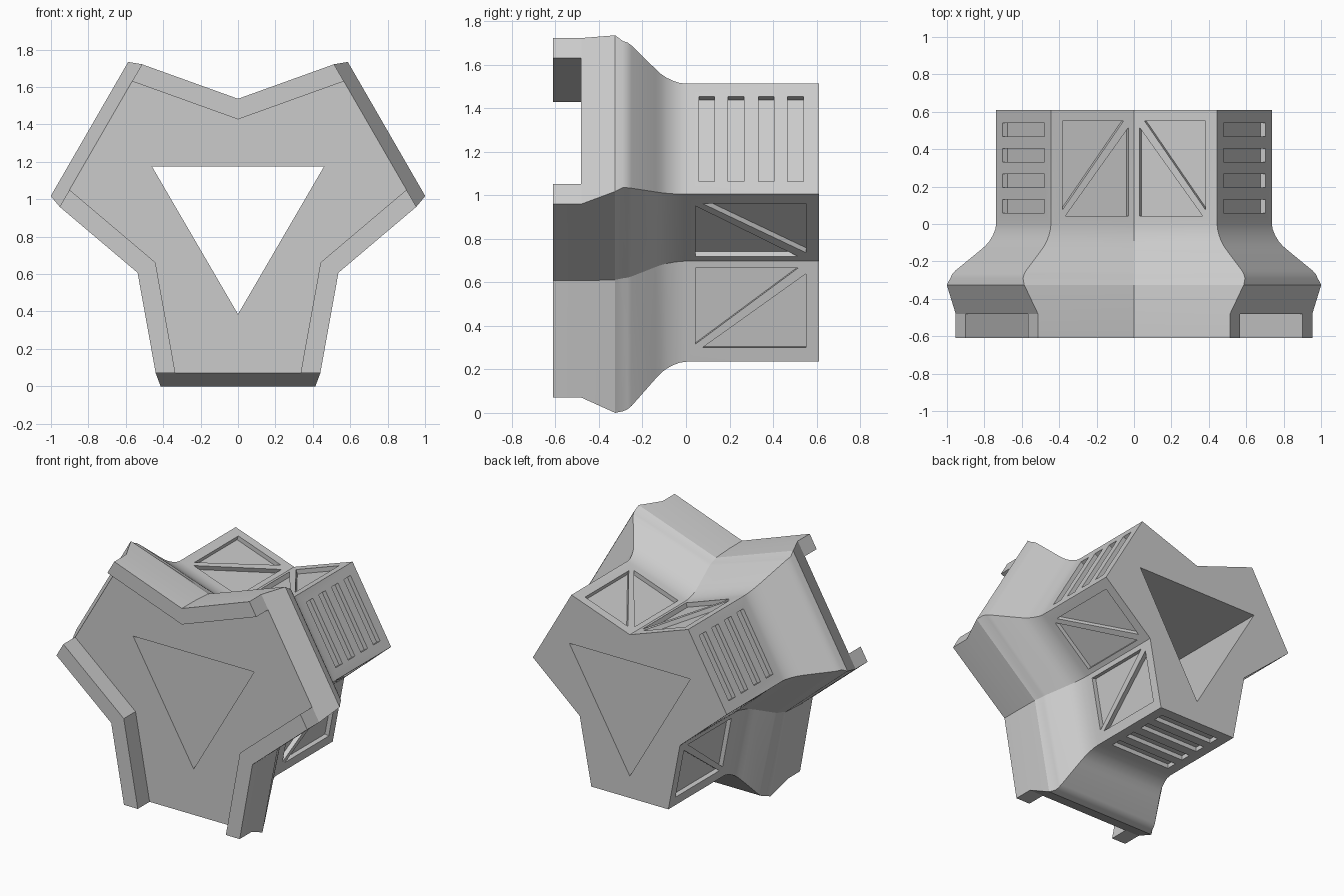
import bpy, bmesh, math
from mathutils import Vector

if "Cube" in bpy.data.objects:
    bpy.data.objects.remove(bpy.data.objects["Cube"])

CZ = 0.917                       # height of the three-fold centre
ANGLES = [math.radians(a) for a in (-90, 30, 150)]


def frame(a):
    n = Vector((math.cos(a), 0, math.sin(a)))
    t = Vector((-math.sin(a), 0, math.cos(a)))
    return n, t


def star(d, h, r, y):
    """Nine-point outline: three flats (distance d, half width h) and three notches (radius r)."""
    pts = []
    for a in ANGLES:
        n, t = frame(a)
        m = frame(a + math.pi / 3)[0]
        base = Vector((0, y, CZ))
        pts += [base + n * d - t * h, base + n * d + t * h, base + m * r]
    return pts


def loft(bm, rings):
    loops = [[bm.verts.new(p) for p in ring] for ring in rings]
    count = len(loops[0])
    for a, b in zip(loops, loops[1:]):
        for i in range(count):
            j = (i + 1) % count
            bm.faces.new((a[i], a[j], b[j], b[i]))
    bm.faces.new(loops[0])
    bm.faces.new(loops[-1])


def make(name, bm):
    bmesh.ops.recalc_face_normals(bm, faces=bm.faces)
    mesh = bpy.data.meshes.new(name)
    bm.to_mesh(mesh)
    bm.free()
    ob = bpy.data.objects.new(name, mesh)
    bpy.context.collection.objects.link(ob)
    return ob


# Main body: straight back section, smooth flare, collar band, tapered front
BACK, WIDE = (0.682, 0.293, 0.44), (0.913, 0.390, 0.60)
flare = [(0.61, 0), (0.0, 0), (-0.03, 0.02), (-0.06, 0.07), (-0.09, 0.14), (-0.115, 0.225),
         (-0.14, 0.34), (-0.25, 0.88), (-0.268, 0.945), (-0.29, 0.985)]
rings = [star(*(b + (w - b) * f for b, w in zip(BACK, WIDE)), y) for y, f in flare]
rings += [star(0.917, 0.414, 0.612, -0.325), star(0.847, 0.44, 0.62, -0.48),
          star(0.847, 0.44, 0.62, -0.61)]
bm = bmesh.new()
loft(bm, rings)
body = make("hub_body", bm)

# Front recess cutter, leaving three V-shaped rims with open ends
bm = bmesh.new()
loft(bm, [star(1.1, 0.289, 0.51, -0.8), star(1.1, 0.289, 0.51, -0.482)])
recess = make("front_recess_cutter", bm)

# Detail cutter: through hole, vent slots and braced panels
bm = bmesh.new()
hole = [(-0.46, 1.175), (0.46, 1.175), (0, 0.385)]
loft(bm, [[Vector((x, y, z)) for x, z in hole] for y in (-0.7, 0.8)])


def pocket(origin, along, normal, shape, depth=0.03):
    """Sunken shape given as (distance along face, y)."""
    pts = [origin + along * u + Vector((0, y, 0)) for u, y in shape]
    loft(bm, [[p + normal * k for p in pts] for k in (0.02, -depth)])


TRIANGLES = [[(0.032, 0.043), (0.032, 0.515), (0.388, 0.043)],
             [(0.405, 0.55), (0.06, 0.55), (0.405, 0.075)]]
d, h, r = BACK
for a in ANGLES:
    n, t = frame(a)
    centre = Vector((0, 0, CZ))
    for y in (0.095, 0.23, 0.368, 0.503):
        pocket(centre + n * d, t, n, [(-0.225, y - 0.036), (0.225, y - 0.036),
                                      (0.225, y + 0.036), (-0.225, y + 0.036)])
    for s in (-1, 1):
        notch = centre + frame(a + s * math.pi / 3)[0] * r
        along = (centre + n * d + t * h * s - notch).normalized()
        normal = Vector((along.z, 0, -along.x))
        if normal.dot(notch - centre) < 0:
            normal = -normal
        for tri in TRIANGLES:
            pocket(notch, along, normal, tri)
details = make("detail_cutter", bm)

# Cut the body and shade the flare smoothly
for cutter in (recess, details):
    mod = body.modifiers.new(cutter.name, 'BOOLEAN')
    mod.operation = 'DIFFERENCE'
    mod.solver = 'EXACT'
    mod.object = cutter
bpy.context.view_layer.objects.active = body
body.select_set(True)
for mod in list(body.modifiers):
    bpy.ops.object.modifier_apply(modifier=mod.name)
for cutter in (recess, details):
    bpy.data.objects.remove(cutter)
bpy.ops.object.shade_smooth_by_angle(angle=math.radians(18))
